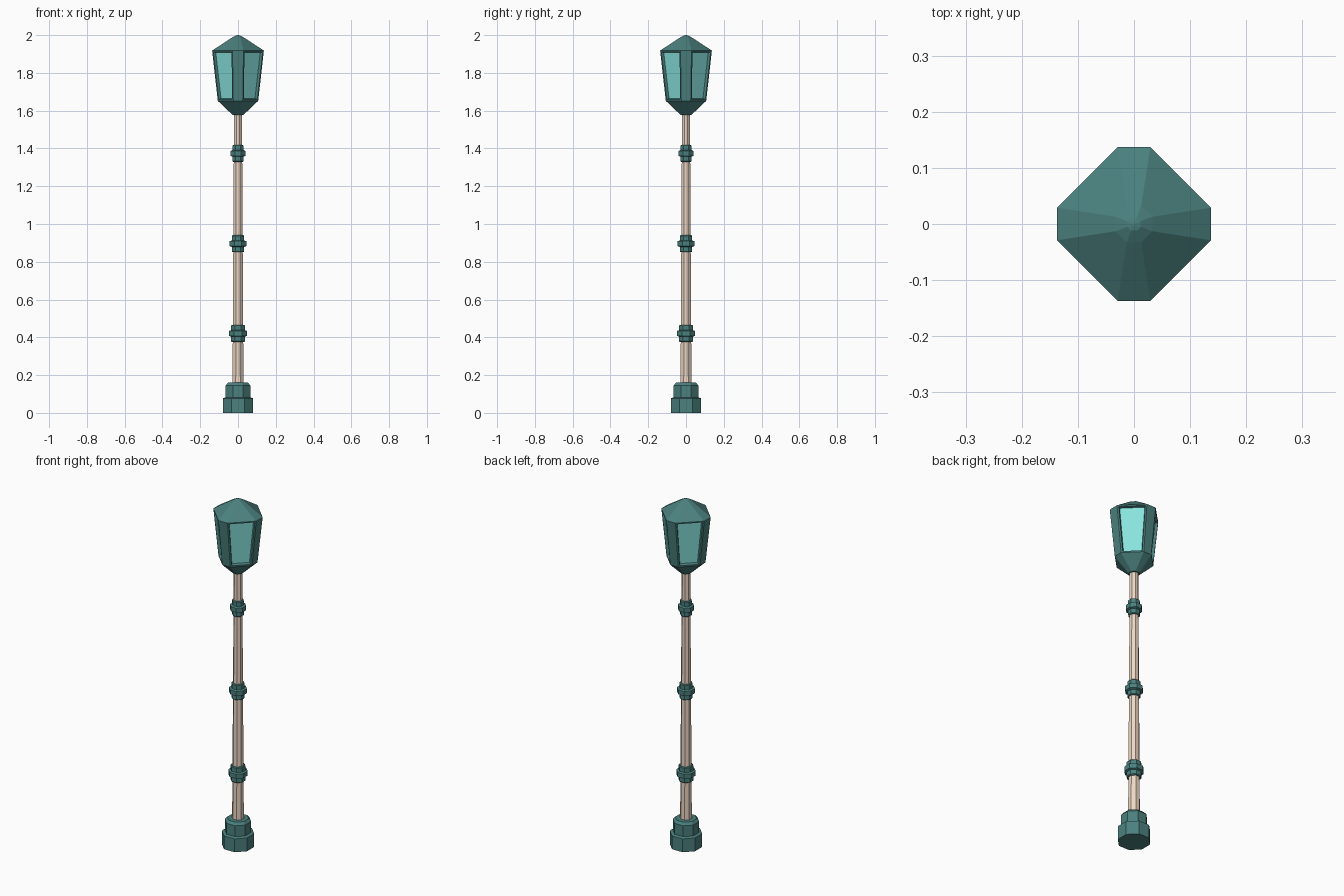
import bpy, bmesh, math

if "Cube" in bpy.data.objects:
    bpy.data.objects.remove(bpy.data.objects["Cube"])


def material(name, color):
    m = bpy.data.materials.new(name)
    m.diffuse_color = (*color, 1)
    m.use_nodes = True
    m.node_tree.nodes["Principled BSDF"].inputs["Base Color"].default_value = m.diffuse_color
    return m


GREEN = material("green_metal", (0.07, 0.22, 0.21))
POLE = material("pale_pole", (0.85, 0.68, 0.55))
GLASS = material("glass", (0.25, 0.77, 0.73))
T = math.tan(math.pi / 8)  # half side of a regular octagon with apothem 1


def octagon_loft(bm, sections):
    """Capped stack of eight-sided rings: (half width, half axis-face width, z)."""
    rings = []
    for a, b, z in sections:
        pts = [(a, -b), (a, b), (b, a), (-b, a), (-a, b), (-a, -b), (-b, -a), (b, -a)]
        rings.append([bm.verts.new((x, y, z)) for x, y in pts])
    for low, high in zip(rings, rings[1:]):
        for i in range(8):
            j = (i + 1) % 8
            bm.faces.new((low[i], low[j], high[j], high[i]))
    bm.faces.new(rings[0][::-1])
    bm.faces.new(rings[-1])


def finish(bm, name, *mats):
    mesh = bpy.data.meshes.new(name)
    bm.normal_update()
    bm.to_mesh(mesh)
    bm.free()
    for m in mats:
        mesh.materials.append(m)
    ob = bpy.data.objects.new(name, mesh)
    bpy.context.collection.objects.link(ob)
    return ob


def turned(name, mat, profile):
    """Regular octagonal part from (apothem, z) points."""
    bm = bmesh.new()
    octagon_loft(bm, [(r, r * T, z) for r, z in profile])
    return finish(bm, name, mat)


# Stepped foot and tapering pole
turned("base", GREEN, [(0.08, 0), (0.08, 0.077), (0.065, 0.082),
                       (0.065, 0.145), (0.053, 0.16)])
turned("pole", POLE, [(0.029, 0.15), (0.021, 1.59)])

# Three collars, slimmer towards the top
for name, z, r in (("lower_collar", 0.421, 0.037),
                   ("middle_collar", 0.896, 0.033),
                   ("upper_collar", 1.374, 0.029)):
    f = r + 0.011
    turned(name, GREEN, [(r - 0.004, z - 0.045), (r, z - 0.041), (r, z - 0.017),
                         (f, z - 0.013), (f, z + 0.013), (r, z + 0.017),
                         (r, z + 0.041), (r - 0.004, z + 0.045)])

# Lantern: cup, flaring body with narrow posts, and roof
bm = bmesh.new()
octagon_loft(bm, [(0.028, 0.012, 1.577), (0.107, 0.025, 1.652),
                  (0.137, 0.029, 1.918), (0.033, 0.013, 1.986),
                  (0.012, 0.005, 1.998), (0.003, 0.0012, 2.0)])
bm.normal_update()

# Recessed glass in the four wide diagonal faces
panes = [f for f in bm.faces
         if 1.7 < f.calc_center_median().z < 1.85 and abs(f.normal.x * f.normal.y) > 0.3]
bmesh.ops.inset_individual(bm, faces=panes, thickness=0.011, depth=0)
bmesh.ops.inset_individual(bm, faces=panes, thickness=0.006, depth=-0.014)
for f in panes:
    f.material_index = 1
finish(bm, "lantern", GREEN, GLASS)
